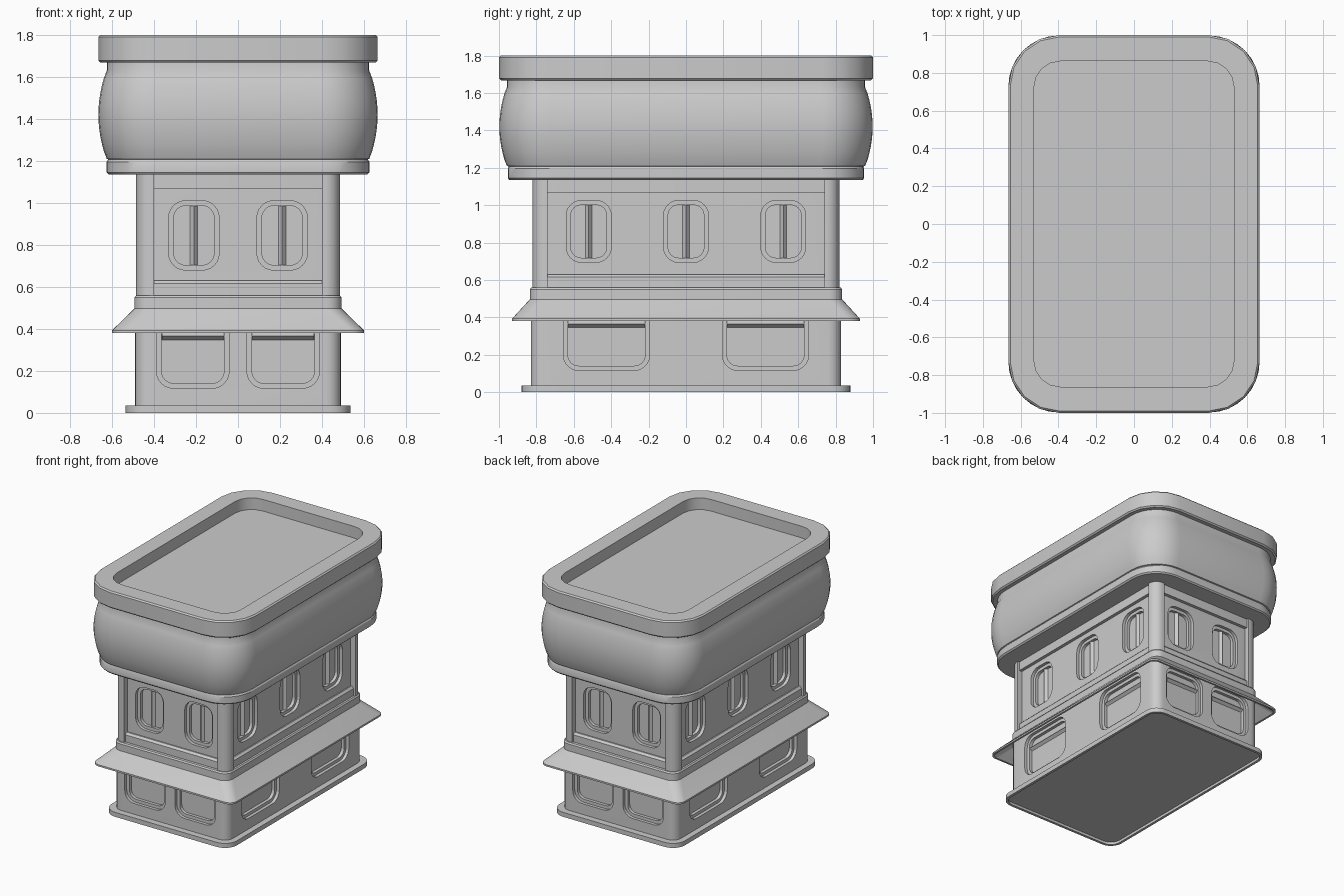
import bpy, bmesh
from math import pi, cos, sin, radians
from mathutils import Matrix, Vector

if "Cube" in bpy.data.objects:
    bpy.data.objects.remove(bpy.data.objects["Cube"])

GREY = (0.6, 0.6, 0.6, 1)
stone = bpy.data.materials.new("plain grey")
stone.use_nodes = True
stone.diffuse_color = GREY
stone.node_tree.nodes["Principled BSDF"].inputs["Base Color"].default_value = GREY


def outline(hx, hy, r, seg=6):
    """Rounded rectangle outline, counter-clockwise."""
    pts = []
    for k, (sx, sy) in enumerate([(1, 1), (-1, 1), (-1, -1), (1, -1)]):
        for i in range(seg + 1):
            a = pi / 2 * (k + i / seg)
            pts.append((sx * (hx - r) + r * cos(a), sy * (hy - r) + r * sin(a)))
    return pts


def add_loft(bm, rings):
    """Bridge equal-length rings of points and cap both ends."""
    loops = [[bm.verts.new(p) for p in ring] for ring in rings]
    n = len(loops[0])
    for a, b in zip(loops, loops[1:]):
        for i in range(n):
            j = (i + 1) % n
            bm.faces.new((a[i], a[j], b[j], b[i]))
    bm.faces.new(loops[0][::-1])
    bm.faces.new(loops[-1])


def finish(name, bm):
    bmesh.ops.recalc_face_normals(bm, faces=bm.faces)
    mesh = bpy.data.meshes.new(name)
    bm.to_mesh(mesh)
    bm.free()
    mesh.materials.append(stone)
    obj = bpy.data.objects.new(name, mesh)
    bpy.context.collection.objects.link(obj)
    return obj


def smooth(obj):
    bpy.ops.object.select_all(action='DESELECT')
    obj.select_set(True)
    bpy.context.view_layer.objects.active = obj
    bpy.ops.object.shade_smooth_by_angle(angle=radians(32))


def storey(name, profile, seg=6):
    """Stack of rounded rectangles given as (half x, half y, radius, z)."""
    bm = bmesh.new()
    add_loft(bm, [[(x, y, z) for x, y in outline(hx, hy, r, seg)]
                  for hx, hy, r, z in profile])
    obj = finish(name, bm)
    smooth(obj)
    return obj


def cut_windows(wall, windows):
    """Sink stepped window recesses into a wall."""
    bm = bmesh.new()
    for m, w, h in windows:
        outer = outline(w / 2, h / 2, 0.08)
        inner = outline(w / 2 - 0.024, h / 2 - 0.024, 0.056)
        rings = [(outer, -0.03), (outer, STEP), (inner, STEP), (inner, 2 * STEP)]
        add_loft(bm, [[m @ Vector((x, d, z)) for x, z in o] for o, d in rings])
    cutter = finish("window_cutter", bm)
    cutter.hide_render = True
    mod = wall.modifiers.new("windows", 'BOOLEAN')
    mod.operation = 'DIFFERENCE'
    mod.solver = 'EXACT'
    mod.object = cutter
    deps = bpy.context.evaluated_depsgraph_get()
    wall.data = bpy.data.meshes.new_from_object(wall.evaluated_get(deps))
    wall.modifiers.clear()
    bpy.data.objects.remove(cutter)
    smooth(wall)


def add_bar(bm, m, length, upright):
    """Ridged glazing bar against the pane."""
    section = [(-0.022, 2 * STEP + 0.005), (0, STEP + 0.003), (0.022, 2 * STEP + 0.005)]
    ends = []
    for t in (-length / 2, length / 2):
        ends.append([m @ Vector((s, d, t) if upright else (t, d, s)) for s, d in section])
    add_loft(bm, ends)


STEP = 0.024
SIDES = [0, pi / 2, pi, 3 * pi / 2]


def place(angle, u, depth, z):
    return Matrix.Rotation(angle, 4, 'Z') @ Matrix.Translation((u, -depth, z))


# Plinth with a hollow underside
storey("plinth", [(0.515, 0.86, 0.08, 0.02), (0.515, 0.86, 0.08, 0),
                  (0.535, 0.88, 0.1, 0), (0.535, 0.88, 0.1, 0.035),
                  (0.48, 0.82, 0.06, 0.035)])

# Ground storey, sloping canopy and the band above it
ground = storey("ground_wall", [(0.49, 0.83, 0.07, 0.025), (0.49, 0.83, 0.07, 0.52)])
storey("canopy", [(0.47, 0.81, 0.05, 0.48), (0.485, 0.825, 0.06, 0.48),
                  (0.585, 0.915, 0.05, 0.38), (0.6, 0.93, 0.06, 0.38),
                  (0.6, 0.93, 0.06, 0.393), (0.49, 0.832, 0.07, 0.5),
                  (0.47, 0.81, 0.05, 0.5)])
storey("canopy_band", [(0.493, 0.835, 0.07, 0.495), (0.493, 0.835, 0.07, 0.55),
                       (0.485, 0.827, 0.065, 0.56)])

# Upper storey: recessed wall, sill and cornice
upper = storey("upper_wall", [(0.445, 0.78, 0.02, 0.54), (0.445, 0.78, 0.02, 1.15)])
storey("upper_sill", [(0.47, 0.805, 0.03, 0.55), (0.47, 0.805, 0.03, 0.615),
                      (0.455, 0.79, 0.03, 0.63)])
storey("upper_cornice", [(0.47, 0.805, 0.03, 1.065), (0.47, 0.805, 0.03, 1.145)])

# Rounded corner posts
arc = [(0.415 + 0.07 * cos(pi / 16 * i), 0.75 + 0.07 * sin(pi / 16 * i)) for i in range(9)]
post = arc + [(0.4, 0.82), (0.4, 0.74), (0.485, 0.74)]
for sx, xname in ((1, "left"), (-1, "right")):
    for sy, yname in ((-1, "front"), (1, "back")):
        bm = bmesh.new()
        add_loft(bm, [[(sx * x, sy * y, z) for x, y in post] for z in (0.55, 1.15)])
        smooth(finish(f"{yname}_{xname}_post", bm))

# Windows on all four sides
ground_windows, upper_windows = [], []
bars = bmesh.new()
for k, angle in enumerate(SIDES):
    end = k % 2 == 0
    width, u_ground = (0.345, 0.215) if end else (0.46, 0.425)
    for u in (-u_ground, u_ground):
        m = place(angle, u, 0.83 if end else 0.49, 0.285)
        ground_windows.append((m, width, 0.335))
        add_bar(bars, m @ Matrix.Translation((0, 0, 0.08)), width - 0.05, False)
    for u in ((-0.21, 0.21) if end else (-0.52, 0, 0.52)):
        m = place(angle, u, 0.78 if end else 0.445, 0.845 if end else 0.86)
        upper_windows.append((m, 0.24, 0.33))
        add_bar(bars, m, 0.285, True)
cut_windows(ground, ground_windows)
cut_windows(upper, upper_windows)
finish("window_bars", bars)

# Bulging top storey
bulge = [(0.615, 0.945, 0.22, 1.135), (0.626, 0.953, 0.23, 1.145),
         (0.626, 0.953, 0.23, 1.195), (0.618, 0.948, 0.23, 1.207)]
for i in range(13):
    t = i / 12
    swell = 0.04 * sin(pi * t) ** 0.8
    bulge.append((0.625 + swell, 0.958 + swell, 0.24 + swell * 0.7, 1.21 + 0.42 * t))
bulge.append((0.625, 0.958, 0.24, 1.69))
storey("bulging_storey", bulge, seg=8)

# Roof rim with a sunken deck
storey("roof_rim", [(0.655, 0.99, 0.26, 1.668), (0.665, 1.0, 0.27, 1.678),
                    (0.665, 1.0, 0.27, 1.79), (0.655, 0.99, 0.26, 1.8),
                    (0.53, 0.862, 0.14, 1.8), (0.53, 0.862, 0.14, 1.71)], seg=4)
